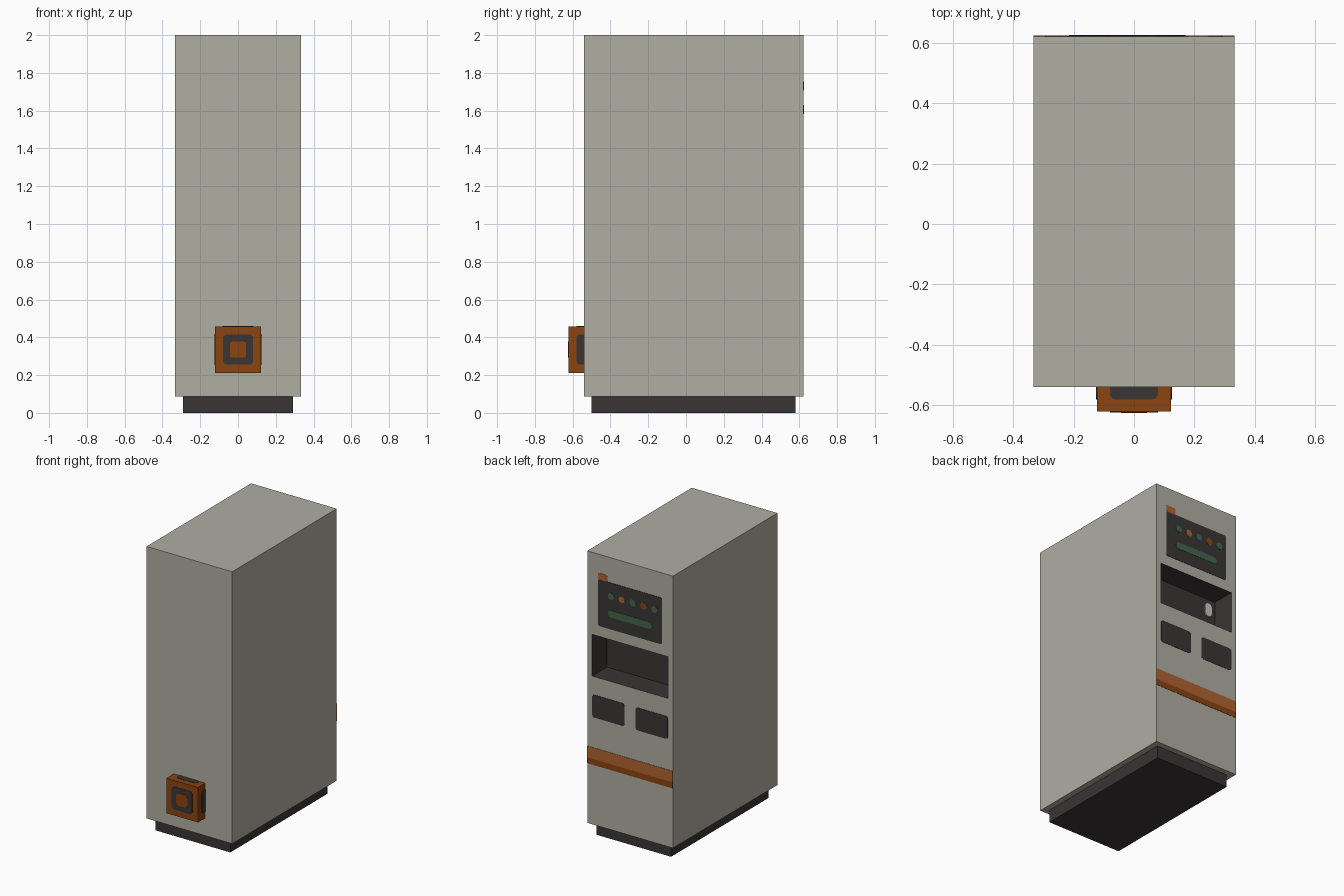
import bpy, bmesh, math

if "Cube" in bpy.data.objects:
    bpy.data.objects.remove(bpy.data.objects["Cube"])


def material(name, r, g, b):
    m = bpy.data.materials.new(name)
    m.diffuse_color = (r, g, b, 1)
    m.use_nodes = True
    m.node_tree.nodes["Principled BSDF"].inputs["Base Color"].default_value = m.diffuse_color
    return m


GREY = material("cabinet_grey", 0.43, 0.425, 0.37)
DARK = material("dark_charcoal", 0.042, 0.035, 0.035)
RUST = material("rust_orange", 0.26, 0.056, 0.005)
ORANGE = material("light_orange", 0.44, 0.125, 0.03)
GREEN = material("muted_green", 0.054, 0.133, 0.068)
PALE = material("pale_grey", 0.58, 0.57, 0.53)


def finish(name, bm, *mats):
    bmesh.ops.recalc_face_normals(bm, faces=bm.faces[:])
    me = bpy.data.meshes.new(name)
    bm.to_mesh(me)
    bm.free()
    for m in mats:
        me.materials.append(m)
    ob = bpy.data.objects.new(name, me)
    bpy.context.collection.objects.link(ob)
    return ob


def box_bm(x0, x1, y0, y1, z0, z1):
    bm = bmesh.new()
    bmesh.ops.create_cube(bm, size=1)
    for v in bm.verts:
        v.co = (x1 if v.co.x > 0 else x0, y1 if v.co.y > 0 else y0, z1 if v.co.z > 0 else z0)
    return bm


def plate(name, place, a0, a1, b0, b1, r, mat, thick=0.002, seg=4):
    """Thin rounded rectangle; place maps (a, b, height) onto a wall."""
    pts = []
    if r == 0:
        pts = [(a0, b0), (a1, b0), (a1, b1), (a0, b1)]
    else:
        corners = [(a1 - r, b1 - r), (a0 + r, b1 - r), (a0 + r, b0 + r), (a1 - r, b0 + r)]
        for q, (ca, cb) in enumerate(corners):
            for i in range(seg + 1):
                t = math.pi / 2 * (q + i / seg)
                pts.append((ca + r * math.cos(t), cb + r * math.sin(t)))
    bm = bmesh.new()
    low = [bm.verts.new(place(a, b, 0)) for a, b in pts]
    top = [bm.verts.new(place(a, b, thick)) for a, b in pts]
    bm.faces.new(low)
    bm.faces.new(top)
    n = len(pts)
    for i in range(n):
        j = (i + 1) % n
        bm.faces.new((low[i], low[j], top[j], top[i]))
    bmesh.ops.remove_doubles(bm, verts=bm.verts[:], dist=1e-5)
    return finish(name, bm, mat)


BACK, FRONT = 0.621, -0.54
DEPTH = 0.165


def on_back(a, b, t):
    return (a, BACK + t, b)


# Plinth
finish("plinth", box_bm(-0.29, 0.29, -0.50, 0.58, 0, 0.09), DARK)

# Cabinet with a dark tray recess pushed into the back face
bm = box_bm(-0.333, 0.333, FRONT, BACK, 0.088, 2.0)
bm.normal_update()
back = max(bm.faces, key=lambda f: f.calc_center_median().y)
bmesh.ops.inset_individual(bm, faces=[back], thickness=0.02)
for v in back.verts:
    v.co = (math.copysign(0.295, v.co.x), BACK, 1.423 if v.co.z > 1 else 1.13)
new = bmesh.ops.extrude_discrete_faces(bm, faces=[back])["faces"][0]
for v in new.verts:
    v.co.y -= DEPTH
for f in bm.faces:
    if all(abs(v.co.x) < 0.3 for v in f.verts):
        f.material_index = 1
finish("cabinet", bm, GREY, DARK)

# Button inside the recess
plate("recess_button", lambda a, b, t: (a, BACK - DEPTH + t, b),
      -0.267, -0.208, 1.295, 1.395, 0.028, PALE, 0.008)

# Control panel with tab, lamps and slot
plate("control_panel", on_back, -0.25, 0.25, 1.497, 1.825, 0.015, DARK)
plate("panel_tab", on_back, 0.175, 0.25, 1.822, 1.87, 0.012, ORANGE)
for i, mat in enumerate((GREEN, ORANGE, GREEN, RUST, GREEN)):
    x = 0.147 - 0.0845 * i
    plate(f"lamp_{i + 1}", on_back, x - 0.024, x + 0.024, 1.706, 1.754, 0.024, mat, 0.004)
plate("panel_bar", on_back, -0.17, 0.17, 1.582, 1.63, 0.024, GREEN, 0.004)

# Pair of dark hatches
for side, s in (("left", 1), ("right", -1)):
    a, b = sorted((s * 0.043, s * 0.294))
    plate(f"{side}_hatch", on_back, a, b, 0.843, 1.003, 0.018, DARK)

# Two-tone stripe
plate("stripe_upper", on_back, -0.333, 0.333, 0.55, 0.63, 0, ORANGE)
plate("stripe_lower", on_back, -0.333, 0.333, 0.508, 0.55, 0, RUST)

# Front block with dark ringed inlays
H, CZ, BF = 0.123, 0.335, -0.621
finish("front_block", box_bm(-H, H, BF, FRONT + 0.005, CZ - H, CZ + H), RUST)


def on_front(a, b, t):
    return (a, BF - t, b)


plate("block_ring", on_front, -0.08, 0.08, CZ - 0.08, CZ + 0.08, 0.02, DARK)
plate("block_centre", on_front, -0.043, 0.043, CZ - 0.043, CZ + 0.043, 0.015, RUST, 0.004)
for name, s in (("right", 1), ("left", -1)):
    plate(f"block_{name}_inlay", lambda a, b, t: (s * (H + t), a, b),
          -0.58, -0.52, CZ - 0.08, CZ + 0.08, 0.02, DARK)
for name, s in (("top", 1), ("bottom", -1)):
    plate(f"block_{name}_inlay", lambda a, b, t: (a, b, CZ + s * (H + t)),
          -0.08, 0.08, -0.58, -0.52, 0.02, DARK)
